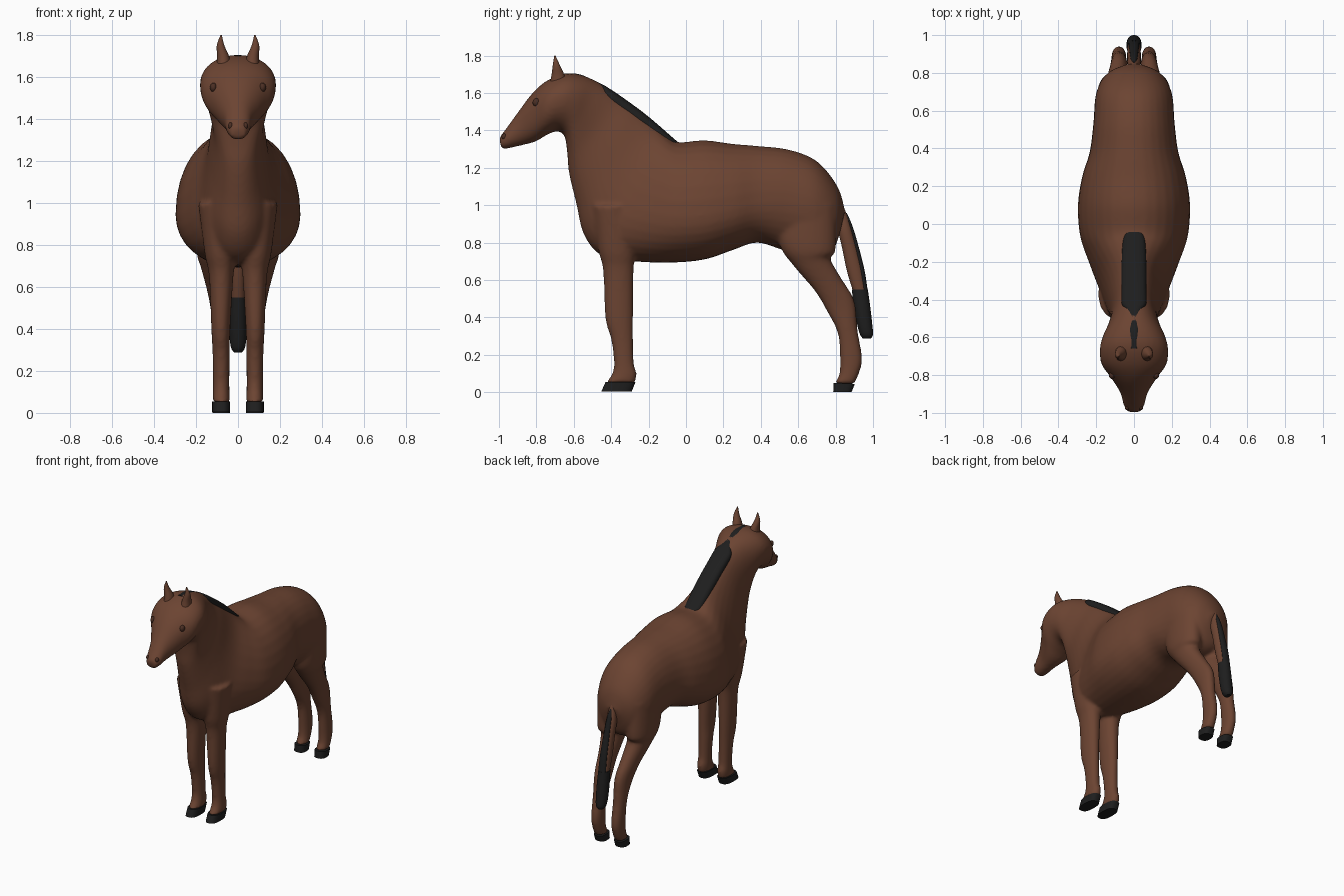
import bpy, bmesh, math
from mathutils import Vector


def material(name, rgb):
    m = bpy.data.materials.new(name)
    m.diffuse_color = (*rgb, 1)
    return m


BROWN = material("brown_coat", (0.15, 0.058, 0.032))
DARK = material("dark_brown", (0.07, 0.028, 0.017))
BLACK = material("black_hair", (0.013, 0.013, 0.013))


def spline(a, b, c, d, t):
    return [0.5 * (2*q + (r-p)*t + (2*p-5*q+4*r-s)*t*t + (3*q-p-3*r+s)*t**3)
            for p, q, r, s in zip(a, b, c, d)]


def loft(bm, rings, side=1, n=32, steps=5, power=0.95):
    """Skin rings (y1, z1, y2, z2, half width, widest fraction, x centre)."""
    rings = [tuple(r) + (0.5, 0)[len(r) - 5:] for r in rings]
    last = len(rings) - 1
    path = []
    for i in range(last):
        for k in range(steps):
            path.append(spline(rings[max(i-1, 0)], rings[i], rings[i+1],
                               rings[min(i+2, last)], k / steps))
    path.append(rings[-1])
    loops = []
    for y1, z1, y2, z2, w, m, x in path:
        top, low = Vector((0, y1, z1)), Vector((0, y2, z2))
        loop = []
        for k in range(n):
            t = math.tau * k / n
            c, s = math.cos(t), math.sin(t)
            c = math.copysign(abs(c) ** power, c)
            s = math.copysign(abs(s) ** power, s)
            p = low.lerp(top, m + s * ((1 - m) if s > 0 else m))
            p.x = side * (x + w * c)
            loop.append(bm.verts.new(p))
        loops.append(loop)
    faces = [bm.faces.new((a[k], a[(k+1) % n], b[(k+1) % n], b[k]))
             for a, b in zip(loops, loops[1:]) for k in range(n)]
    faces += [bm.faces.new(loops[0]), bm.faces.new(loops[-1])]
    bmesh.ops.recalc_face_normals(bm, faces=faces)


def finish(bm, name, mat, angle=50):
    me = bpy.data.meshes.new(name)
    bm.to_mesh(me)
    bm.free()
    ob = bpy.data.objects.new(name, me)
    bpy.context.collection.objects.link(ob)
    me.materials.append(mat)
    bpy.ops.object.select_all(action='DESELECT')
    ob.select_set(True)
    bpy.context.view_layer.objects.active = ob
    bpy.ops.object.shade_smooth_by_angle(angle=math.radians(angle))
    return ob


# Torso, neck and head: top point, bottom point, half width, widest fraction
TRUNK = [
    (.85, .97, .825, .86, .05, .5), (.81, 1.10, .785, .76, .14, .5),
    (.70, 1.235, .69, .72, .20, .5), (.55, 1.297, .52, .76, .215, .48),
    (.38, 1.317, .38, .80, .235, .4), (.25, 1.328, .25, .76, .275, .38),
    (.10, 1.347, .10, .71, .297, .37), (-.04, 1.337, -.08, .693, .285, .38),
    (-.10, 1.372, -.28, .70, .235, .4), (-.15, 1.42, -.45, .73, .185, .42),
    (-.20, 1.465, -.545, .84, .155, .45), (-.28, 1.527, -.585, 1.0, .135, .5),
    (-.36, 1.583, -.625, 1.17, .122, .5), (-.46, 1.652, -.635, 1.28, .138, .5),
    (-.55, 1.692, -.65, 1.37, .165, .53), (-.64, 1.704, -.69, 1.395, .181, .55),
    (-.74, 1.668, -.745, 1.375, .172, .55), (-.82, 1.60, -.805, 1.34, .122, .55),
    (-.90, 1.495, -.88, 1.32, .074, .5), (-.965, 1.405, -.945, 1.305, .056, .5),
    (-1.0, 1.36, -.985, 1.297, .036, .5)]
# Legs: front point, back point, half width, fraction, x centre
FRONT_LEG = [
    (-.50, 1.0, -.25, 1.0, .09, .5, .10), (-.47, .77, -.27, .75, .074, .5, .085),
    (-.443, .65, -.28, .65, .058, .5, .08), (-.432, .4, -.283, .4, .045, .5, .082),
    (-.40, .28, -.283, .28, .041, .5, .08), (-.385, .15, -.278, .15, .039, .5, .08),
    (-.40, .09, -.263, .10, .040, .5, .08), (-.43, .05, -.272, .05, .041, .5, .08)]
HIND_LEG = [
    (.48, 1.0, .80, 1.0, .09, .5, .11), (.50, .79, .80, .76, .083, .5, .115),
    (.58, .67, .77, .72, .072, .5, .105), (.69, .54, .83, .61, .055, .5, .09),
    (.755, .43, .90, .49, .046, .5, .08), (.81, .32, .918, .33, .041, .5, .08),
    (.823, .2, .942, .18, .039, .5, .08), (.82, .1, .925, .1, .038, .5, .08),
    (.79, .045, .90, .045, .039, .5, .08)]

# Body with legs, fused into one smooth skin
bm = bmesh.new()
loft(bm, TRUNK)
for side in (1, -1):
    loft(bm, FRONT_LEG, side)
    loft(bm, HIND_LEG, side)
body = finish(bm, "body", BROWN)
re = body.modifiers.new("fuse", 'REMESH')
re.mode = 'VOXEL'
re.voxel_size = 0.011
re.use_smooth_shade = True
sm = body.modifiers.new("soften", 'SMOOTH')
sm.factor = 0.5
sm.iterations = 8

# Hooves
HOOVES = {"front_hoof": [(-.43, .055, -.27, .055, .043, .5, .08),
                         (-.452, .005, -.29, .005, .043, .5, .08)],
          "hind_hoof": [(.79, .05, .903, .045, .041, .5, .08),
                        (.787, 0, .885, 0, .041, .5, .08)]}
for name, rings in HOOVES.items():
    for side, label in ((1, "left"), (-1, "right")):
        bm = bmesh.new()
        loft(bm, rings, side, power=0.75)
        finish(bm, f"{name}_{label}", BLACK, 40)

# Ears, leaning slightly outward to a point
EAR = [(-.735, 1.62, -.64, 1.64, .034, .5, .068), (-.72, 1.69, -.65, 1.695, .029, .5, .07),
       (-.712, 1.75, -.675, 1.75, .018, .5, .083), (-.704, 1.80, -.698, 1.80, .003, .5, .08)]
for side, label in ((1, "left"), (-1, "right")):
    bm = bmesh.new()
    loft(bm, EAR, side, n=20)
    finish(bm, f"ear_{label}", BROWN)


# Eyes and nostrils
def bead(name, loc, size, side):
    b = bmesh.new()
    bmesh.ops.create_uvsphere(b, u_segments=20, v_segments=12, radius=1)
    bmesh.ops.scale(b, vec=size, verts=b.verts)
    bmesh.ops.translate(b, vec=(side * loc[0], loc[1], loc[2]), verts=b.verts)
    finish(b, name, DARK)


for side, label in ((1, "left"), (-1, "right")):
    bead(f"eye_{label}", (.117, -.80, 1.55), (.016, .02, .022), side)
    bead(f"nostril_{label}", (.036, -.972, 1.367), (.012, .014, .016), side)

# Mane: flat strip on the crest, narrowing toward the poll
MANE = [(-.03, 1.33, -.05, 1.27, .035), (-.06, 1.352, -.10, 1.27, .060),
        (-.20, 1.473, -.26, 1.40, .066), (-.32, 1.563, -.37, 1.49, .066),
        (-.41, 1.624, -.45, 1.56, .064), (-.46, 1.652, -.48, 1.60, .035),
        (-.57, 1.700, -.57, 1.65, .028), (-.66, 1.704, -.65, 1.66, .02)]
bm = bmesh.new()
loft(bm, MANE, power=0.7)
finish(bm, "mane", BLACK)

# Tail: brown dock, black hair behind and at the tip
DOCK = [(.84, 1.0, .79, .93, .02), (.878, .90, .815, .85, .035),
        (.908, .80, .835, .77, .036), (.945, .66, .86, .65, .036),
        (.968, .54, .893, .54, .034)]
HAIR_STRIP = [(.858, .96, .83, .94, .010), (.886, .90, .86, .885, .018),
              (.917, .80, .885, .79, .022), (.953, .66, .92, .655, .026),
              (.972, .54, .94, .54, .028)]
TIP = [(.972, .55, .886, .55, .037), (.986, .45, .899, .45, .040),
       (.996, .36, .916, .36, .039), (1.0, .31, .93, .31, .033),
       (.99, .288, .945, .288, .018)]
for name, rings, mat in (("tail_dock", DOCK, BROWN), ("tail_hair", HAIR_STRIP, BLACK),
                         ("tail_tip", TIP, BLACK)):
    bm = bmesh.new()
    loft(bm, rings)
    finish(bm, name, mat)
